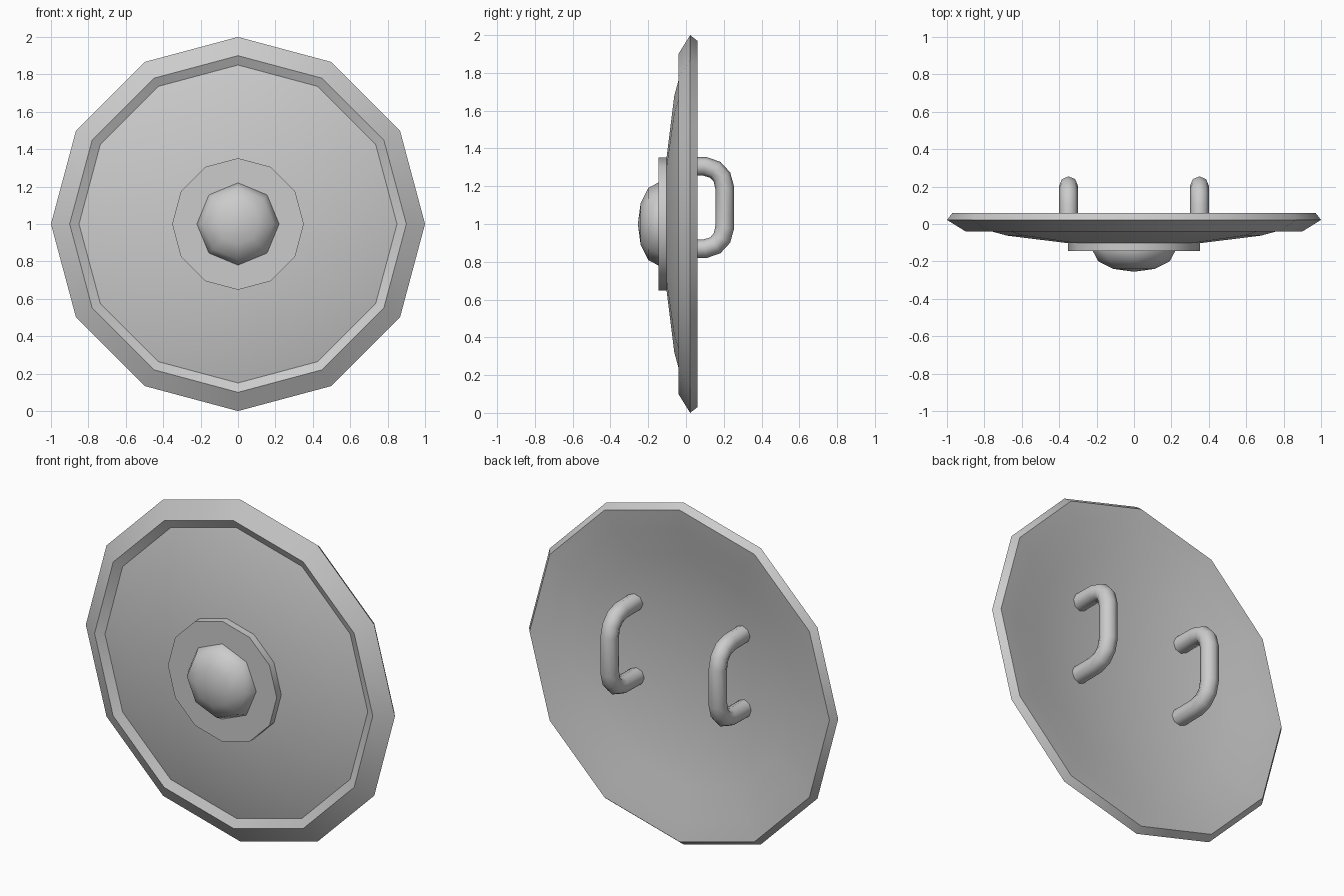
import bpy, bmesh
from math import sin, cos, tau, radians

if "Cube" in bpy.data.objects:
    bpy.data.objects.remove(bpy.data.objects["Cube"])


def smooth(ob, angle):
    bpy.ops.object.select_all(action='DESELECT')
    ob.select_set(True)
    bpy.context.view_layer.objects.active = ob
    bpy.ops.object.shade_smooth_by_angle(angle=radians(angle))


def lathe(name, profile, sides, angle):
    """Revolve (radius, y) points about the shield's y axis at z = 1."""
    bm = bmesh.new()
    rings = []
    for r, y in profile:
        n = sides if r > 0 else 1
        rings.append([bm.verts.new((r * sin(tau * i / sides), y, 1 + r * cos(tau * i / sides)))
                      for i in range(n)])
    for a, b in zip(rings, rings[1:]):
        for i in range(sides):
            j = (i + 1) % sides
            quad = [a[i % len(a)], a[j % len(a)], b[j % len(b)], b[i % len(b)]]
            bm.faces.new(list(dict.fromkeys(quad)))
    bmesh.ops.recalc_face_normals(bm, faces=bm.faces)
    me = bpy.data.meshes.new(name)
    bm.to_mesh(me)
    bm.free()
    ob = bpy.data.objects.new(name, me)
    bpy.context.collection.objects.link(ob)
    smooth(ob, angle)
    return ob


def handle(name, x, path):
    """Bent round bar following (y, z) points."""
    cu = bpy.data.curves.new(name, 'CURVE')
    cu.dimensions = '3D'
    cu.bevel_depth = 0.05
    cu.bevel_resolution = 2
    cu.use_fill_caps = True
    sp = cu.splines.new('POLY')
    sp.points.add(len(path) - 1)
    for p, (y, z) in zip(sp.points, path):
        p.co = (x, y, z, 1)
    ob = bpy.data.objects.new(name, cu)
    bpy.context.collection.objects.link(ob)
    bpy.ops.object.select_all(action='DESELECT')
    ob.select_set(True)
    bpy.context.view_layer.objects.active = ob
    bpy.ops.object.convert(target='MESH')
    smooth(bpy.context.view_layer.objects.active, 50)


# Dished shield body: domed front, groove, bevelled rim, hollow back
lathe("shield_body", [
    (0, -0.12), (0.35, -0.103), (0.68, -0.062), (0.85, -0.015),
    (0.90, -0.04), (1.0, 0.022), (0.97, 0.06),
    (0.85, 0.04), (0.68, 0.0), (0.35, -0.043), (0, -0.06)], 12, 30)

# Raised centre plate
lathe("centre_plate", [(0, -0.09), (0.352, -0.09), (0.352, -0.145), (0, -0.145)], 12, 31)

# Low-poly domed boss
dome = [(0.22 * cos(t), -0.145 - 0.11 * sin(t)) for t in map(radians, (0, 30, 60))]
lathe("boss", [(0, -0.12), (0.22, -0.12)] + dome + [(0, -0.255)], 8, 50)

# Pair of grips on the back
half = [(-0.06, 0.22), (0.10, 0.218), (0.155, 0.20), (0.19, 0.162), (0.205, 0.105)]
grip = [(y, 1.087 + d) for y, d in half] + [(y, 1.087 - d) for y, d in reversed(half)]
for side, x in (("left", -0.35), ("right", 0.35)):
    handle(side + "_grip", x, grip)
